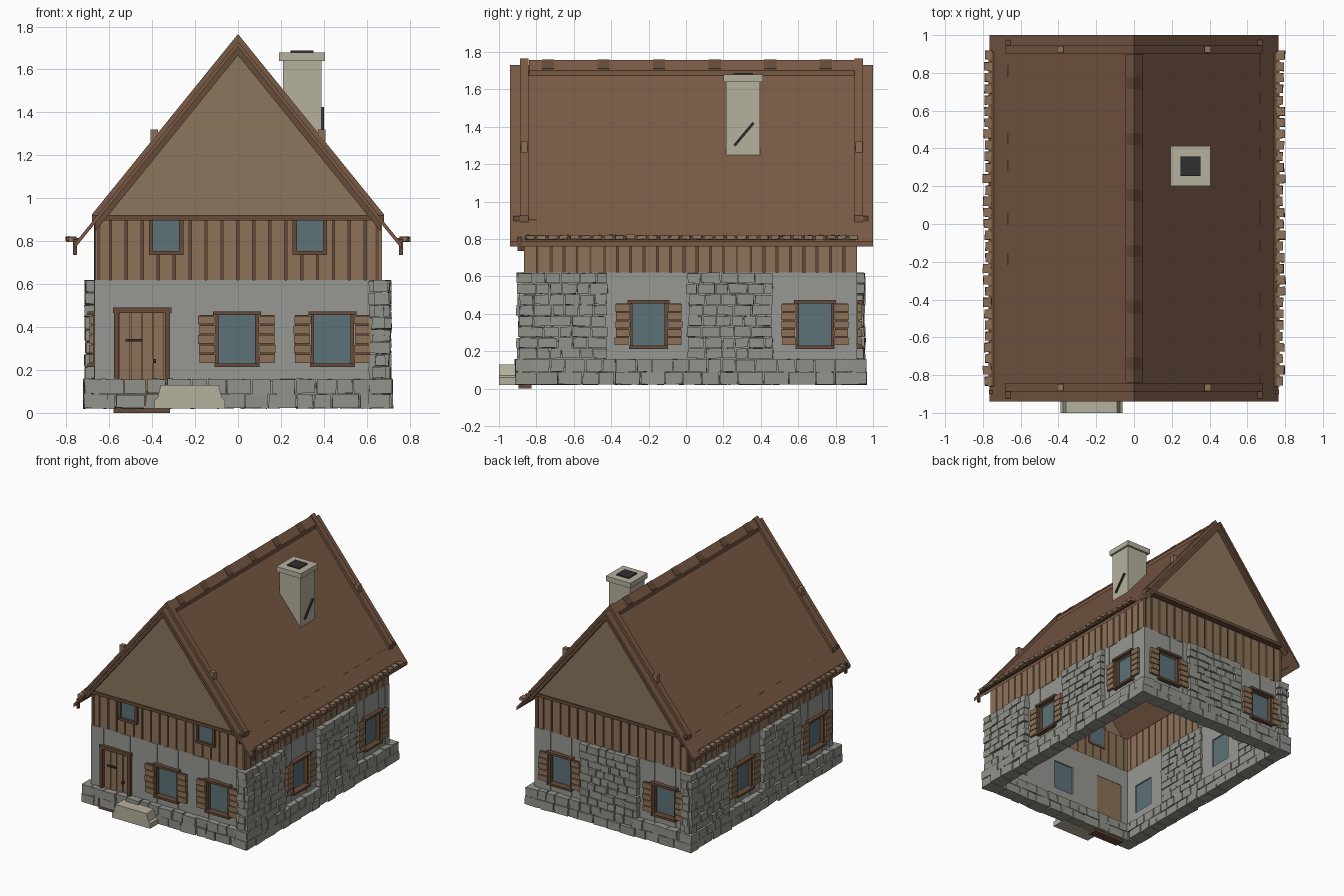
import bpy, bmesh, random
from math import radians
from mathutils import Matrix, Vector

if "Cube" in bpy.data.objects:
    bpy.data.objects.remove(bpy.data.objects["Cube"])

random.seed(4)
CY = 0.025                      # centre of the walls in y
S = 1.235                       # roof slope
parts, colours = {}, {}
STONE, PLASTER = (.29, .29, .26), (.31, .31, .29)
WOOD, DARK, ROOF, GABLE = (.27, .17, .10), (.13, .07, .04), (.19, .10, .06), (.26, .18, .11)
GLASS, CREAM, IRON = (.11, .17, .19), (.47, .44, .34), (.03, .03, .03)


def mesh(part, col):
    if part not in parts:
        parts[part], colours[part] = bmesh.new(), col
    return parts[part]


def box(part, col, x0, x1, y0, y1, z0, z1, M=Matrix(), jitter=0):
    bm = mesh(part, col)
    vs = bmesh.ops.create_cube(bm, size=1)['verts']
    for v in vs:
        p = Vector((x0 + (x1 - x0) * (v.co.x + .5), y0 + (y1 - y0) * (v.co.y + .5),
                    z0 + (z1 - z0) * (v.co.z + .5)))
        p += Vector([random.uniform(-jitter, jitter) for _ in range(3)])
        v.co = M @ p


def prism(part, col, pts, y0, y1):
    """Extrude an x-z profile along y."""
    bm = mesh(part, col)
    f = bm.faces.new([bm.verts.new((x, y0, z)) for x, z in pts])
    new = bmesh.ops.extrude_face_region(bm, geom=[f])['geom']
    bmesh.ops.translate(bm, vec=(0, y1 - y0, 0), verts=[g for g in new if isinstance(g, bmesh.types.BMVert)])


def slope(part, col, x0, x1, top, thick, y0, y1):
    """Mirrored pair of boards that follow the roof slope."""
    for s in (1, -1):
        prism(part, col, [(s * x0, top - S * x0), (s * x1, top - S * x1),
                          (s * x1, top - S * x1 - thick), (s * x0, top - S * x0 - thick)], y0, y1)


class Side:
    """One wall: u runs along it, d points outward, z is up."""
    def __init__(self, name, turn, half, dist):
        self.name, self.half, self.dist = name, half, dist
        self.M = Matrix.Translation((0, CY, 0)) @ Matrix.Rotation(radians(turn), 4, 'Z')

    def box(self, part, col, u0, u1, d0, d1, z0, z1, jitter=0):
        box(self.name + "_" + part, col, u0, u1, -self.dist - d1, -self.dist - d0, z0, z1, self.M, jitter)

    def wall(self, holes):
        h, step = self.half, .125
        cuts = {-h, h} | {e for a in holes for e in a[:2]}
        cuts = sorted(cuts | {u for u in [-h + step * i for i in range(1, int(2 * h / step) + 1)]
                              if all(abs(u - c) > .05 for c in cuts)})
        for i, (a, b) in enumerate(zip(cuts, cuts[1:])):
            d = -.006 * (i % 2)
            hit = [q for q in holes if q[0] <= (a + b) / 2 <= q[1]]
            z = .03
            for q in hit:
                if q[2] > z:
                    self.box("plaster_wall", PLASTER, a, b, -.045, d, z, q[2])
                z = q[3]
            self.box("plaster_wall", PLASTER, a, b, -.045, d, z, .62)

    def stones(self, part, u0, u1, z0, z1, rows, lo, hi, inner, outer, ragged=0):
        h = (z1 - z0) / rows
        for r in range(rows):
            u, end = u0 + random.uniform(0, ragged), u1 - random.uniform(0, ragged)
            while u < end - .01:
                w = random.uniform(lo, hi)
                if end - u - w < lo * .6:
                    w = end - u
                self.box(part, STONE, u + .003, u + w - .003, inner, outer - random.uniform(0, .014),
                         z0 + h * r + .002, z0 + h * (r + 1) - .003, .003)
                u += w

    def siding(self, n):
        self.box("siding_backing", DARK, -self.half, self.half, -.03, -.012, .615, .905)
        w = 2 * self.half / n
        for i in range(n):
            u = -self.half + w * i
            self.box("siding", WOOD, u + .005, u + w - .006, -.036, -random.uniform(0, .005), .62, .905)

    def window(self, u):
        self.box("glass", GLASS, u - .095, u + .095, -.035, -.02, .225, .455)
        for s in (-1, 1):
            a, b = sorted((u + s * .085, u + s * .1))
            self.box("window_frame", DARK, a, b, -.03, .012, .225, .46)
            a, b = sorted((u + s * .103, u + s * .178))
            self.box("shutters", DARK, a + .004, b - .004, 0, .01, .24, .455)
            for k in range(5):
                j = random.uniform(-.004, .004)
                self.box("shutters_slats", WOOD, a + j, b + j, .004, .025, .233 + k * .045, .272 + k * .045)
        self.box("window_frame", DARK, u - .112, u + .112, -.02, .03, .455, .473)
        self.box("window_frame", DARK, u - .105, u + .105, -.02, .03, .213, .23)


sides = [Side("front", 0, .668, .89), Side("right", 90, .89, .67),
         Side("back", 180, .668, .89), Side("left", 270, .89, .67)]
windows = {"front": (-.005, .44), "right": (-.225, .665), "back": (-.44, .46), "left": (-.225, .665)}
patches = {"front": [(.62, .71)], "right": [(-.925, -.44), (-.025, .445)],
           "back": [(-.26, .25), (.62, .71)], "left": [(-.925, -.44), (-.025, .445)]}

# Four walls: plaster, stone patches, plinth, siding, windows
for sd in sides:
    holes = [(u - .09, u + .09, .225, .455) for u in windows[sd.name]]
    if sd.name == "front":
        holes.append((-.56, -.33, .03, .48))
    sd.wall(holes)
    for a, b in patches[sd.name]:
        small = b - a < .2
        sd.stones("stone_patch", a, b, .16, .62, 8, .05 if small else .06, .11, -.06, .045,
                  .035 if small else .012)
    sd.stones("plinth", -sd.half - .05, sd.half + .05, .02, .09, 1, .08, .15, -.06, .052)
    sd.stones("plinth", -sd.half - .05, sd.half + .05, .088, .16, 1, .07, .12, -.06, .05)
    sd.siding(18 if sd.half < .8 else 25)
    for u in windows[sd.name]:
        sd.window(u)

# Small upper windows at the front
front = sides[0]
for u in (-.335, .335):
    front.box("upper_glass", GLASS, u - .065, u + .065, -.04, .008, .755, .905)
    for a, b, z0, z1, d in ((-.08, -.06, .74, .92, .02), (.06, .08, .74, .92, .02),
                            (-.085, .085, .905, .93, .045), (-.08, .08, .735, .755, .025)):
        front.box("upper_window_frame", DARK, u + a, u + b, -.04, d, z0, z1)

# Door with frame, straps and knob, threshold plank below
for k in range(4):
    u = -.552 + k * .053
    front.box("door_planks", WOOD, u, u + .049, -.03, -.005 - .004 * (k % 2), .1, .465)
front.box("door_backing", WOOD, -.56, -.33, -.042, -.02, .04, .48)
for a, b, z0, z1 in ((-.578, -.555, .16, .47), (-.34, -.316, .16, .47), (-.583, -.31, .465, .492)):
    front.box("door_frame", DARK, a, b, -.03, .02, z0, z1)
front.box("door_iron", IRON, -.525, -.445, -.01, .004, .333, .345)
front.box("door_iron", IRON, -.396, -.382, -.01, .015, .233, .25)
front.box("threshold", DARK, -.58, -.316, -.04, .03, 0, .02)

# Doorstep
prism("doorstep", CREAM, [(-.39, .02), (-.06, .02), (-.06, .06), (-.075, .07), (-.09, .13),
                          (-.36, .13), (-.375, .07), (-.39, .06)], -1.0, -.88)

# Roof planes, verge boards, barge boards and ridge
slope("roof", ROOF, 0, .765, 1.73, .025, -.94, 1.0)
slope("barge_boards", ROOF, 0, .68, 1.765, .045, -.888, -.842)
slope("barge_boards", ROOF, 0, .68, 1.765, .045, .902, .946)
slope("gable_trim", DARK, 0, .665, 1.706, .04, -.932, -.885)
slope("gable_trim", DARK, 0, .665, 1.706, .04, .935, .99)
slope("ridge_cap", ROOF, 0, .045, 1.757, .03, -.84, .9)
for k in range(6):
    slope("ridge_clips", DARK, 0, .04, 1.76, .01, -.77 + k * .297, -.705 + k * .297)
for s in (-1, 1):
    for y in (-.865, .925):
        box("roof_pegs", WOOD, s * .39 - .018, s * .39 + .018, y - .018, y + .018, 1.24, 1.32)

# Gable triangles with bottom beams
for y0, y1 in ((-.915, -.88), (.93, .965)):
    prism("gables", GABLE, [(-.645, .91), (.645, .91), (0, 1.705)], y0, y1)
    box("gable_beams", DARK, -.68, .68, y0 - .008, y1 + .008, .897, .922)

# Eave blocks and rails along both sides
for s in (-1, 1):
    box("eave_rails", DARK, *sorted((s * .735, s * .77)), -.86, .91, .795, .815)
    for k in range(30):
        y, e = -.855 + k * .0595, random.uniform(.785, .803)
        box("eave_blocks", WOOD, *sorted((s * .755, s * e)), y, y + .046, .798, .82, jitter=.003)
    box("eave_brackets", DARK, *sorted((s * .75, s * .768)), -.9, -.88, .735, .81)

# Chimney with cap, flue and iron brace
prism("chimney", CREAM, [(.21, 1.44), (.39, 1.22), (.39, 1.645), (.21, 1.645)], .215, .395)
box("chimney_cap", CREAM, .192, .405, .2, .412, 1.64, 1.68)
box("flue", IRON, .245, .352, .255, .358, 1.67, 1.688)
brace = Matrix.Translation((.393, .31, 1.36)) @ Matrix.Rotation(radians(50), 4, 'X')
box("chimney_brace", IRON, -.005, .008, -.08, .08, -.007, .007, brace)

# Turn every collected part into an object
mats = {}
for name, bm in parts.items():
    bmesh.ops.recalc_face_normals(bm, faces=bm.faces)
    me = bpy.data.meshes.new(name)
    bm.to_mesh(me)
    bm.free()
    col = colours[name]
    if col not in mats:
        mats[col] = bpy.data.materials.new("paint")
        mats[col].diffuse_color = (*col, 1)
    me.materials.append(mats[col])
    bpy.context.collection.objects.link(bpy.data.objects.new(name, me))

for m in bpy.data.materials:
    if m.users and not m.is_grease_pencil:
        m.use_nodes = True
        m.node_tree.nodes["Principled BSDF"].inputs["Base Color"].default_value = m.diffuse_color
